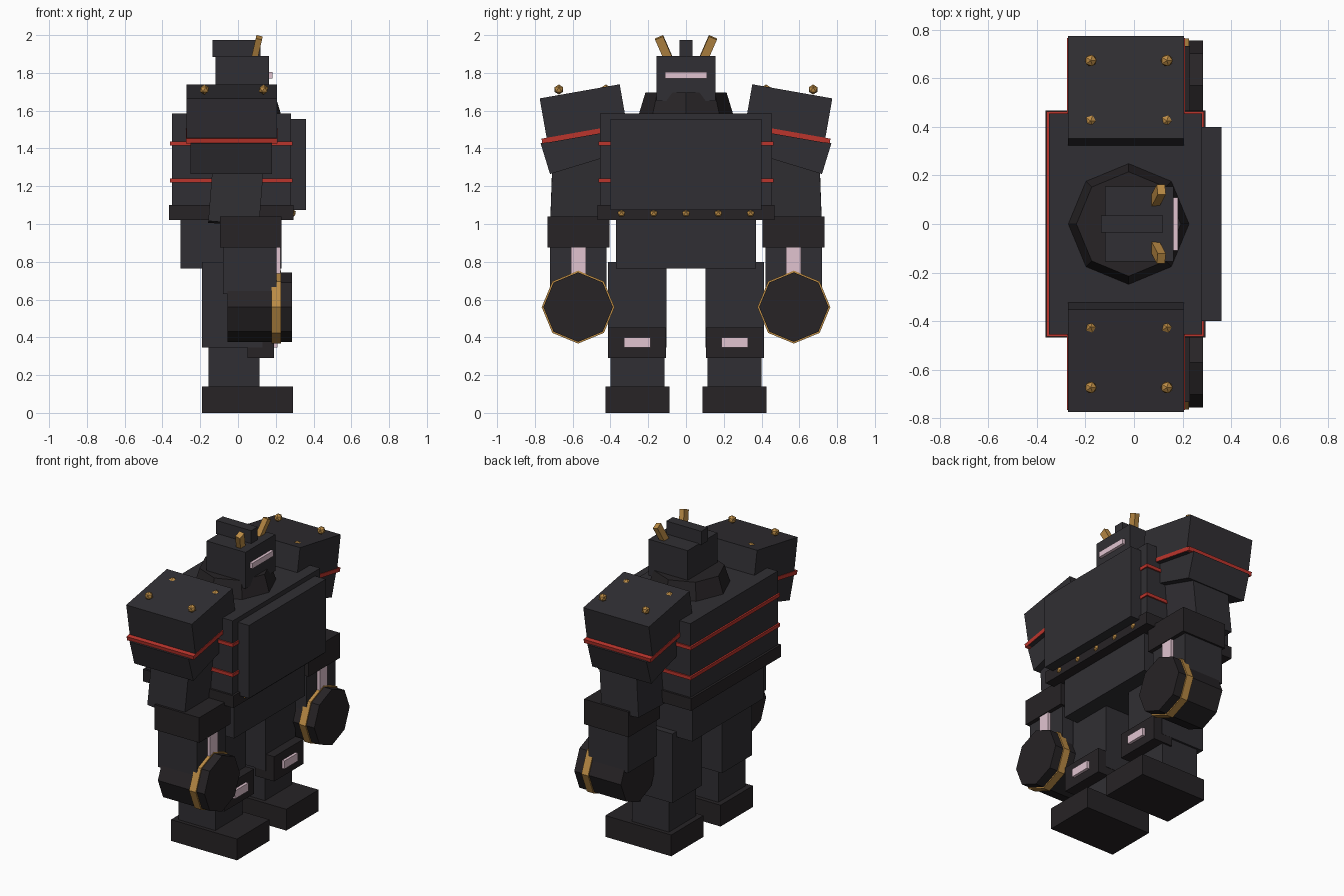
import bpy
from math import radians, pi
from mathutils import Vector

if "Cube" in bpy.data.objects:
    bpy.data.objects.remove(bpy.data.objects["Cube"])


def material(name, rgb):
    m = bpy.data.materials.new(name)
    m.diffuse_color = (*rgb, 1)
    m.use_nodes = True
    m.node_tree.nodes["Principled BSDF"].inputs["Base Color"].default_value = m.diffuse_color
    return m


ARMOUR = material("armour", (0.030, 0.028, 0.033))
DARK = material("dark_armour", (0.020, 0.017, 0.019))
RED = material("red_trim", (0.50, 0.035, 0.025))
GOLD = material("gold_trim", (0.50, 0.26, 0.06))
GLOW = material("pale_light", (0.75, 0.55, 0.63))


def finish(name, mat):
    ob = bpy.context.object
    ob.name = name
    ob.data.materials.append(mat)
    return ob


def block(name, mat, centre, size, rot=(0, 0, 0)):
    bpy.ops.mesh.primitive_cube_add(size=1, location=centre,
                                    rotation=[radians(a) for a in rot])
    ob = finish(name, mat)
    ob.scale = size
    return ob


def span(name, mat, x, y, z, side=1):
    """Box given by its extents; side=-1 mirrors it across y."""
    lo, hi = Vector((x[0], y[0], z[0])), Vector((x[1], y[1], z[1]))
    c = (lo + hi) / 2
    return block(name, mat, (c.x, c.y * side, c.z), hi - lo)


def stud(name, centre, r):
    bpy.ops.mesh.primitive_ico_sphere_add(subdivisions=1, radius=r, location=centre)
    finish(name, GOLD)


def drum(name, mat, y, z, x0, x1, r):
    """Octagonal drum lying along x with a vertex at the top."""
    bpy.ops.mesh.primitive_cylinder_add(vertices=8, radius=r, depth=x1 - x0,
                                        location=((x0 + x1) / 2, y, z),
                                        rotation=(0, pi / 2, 0))
    finish(name, mat)


# Torso, chest plate, belt and pelvis
span("pelvis", ARMOUR, (-0.305, 0.23), (-0.37, 0.37), (0.765, 1.04))
span("belt", DARK, (-0.365, 0.295), (-0.468, 0.468), (1.02, 1.10))
span("torso", ARMOUR, (-0.35, 0.28), (-0.455, 0.455), (1.09, 1.585))
span("chest_plate", ARMOUR, (0.26, 0.36), (-0.40, 0.40), (1.075, 1.555))
for z in (1.23, 1.427):
    span("torso_stripe", RED, (-0.361, 0.288), (-0.464, 0.464), (z - 0.011, z + 0.011))
for i in range(-2, 3):
    stud("belt_stud", (0.285, i * 0.171, 1.056), 0.024)

# Collar and head
bpy.ops.mesh.primitive_cone_add(vertices=8, radius1=0.25, radius2=0.215, depth=0.115,
                                location=(-0.022, 0, 1.6375))
finish("collar", DARK)
span("head", ARMOUR, (-0.12, 0.163), (-0.155, 0.155), (1.65, 1.89))
span("visor", GLOW, (0.15, 0.182), (-0.11, 0.11), (1.77, 1.806))
span("crest", ARMOUR, (-0.135, 0.12), (-0.034, 0.034), (1.885, 1.975))

for s in (-1, 1):
    # Horns
    block("horn", GOLD, (0.098, s * 0.115, 1.925), (0.034, 0.046, 0.14), (-23 * s, 13, 0))

    # Tilted shoulder armour in two layers
    block("shoulder_pad", ARMOUR, (-0.033, s * 0.542, 1.584), (0.478, 0.43, 0.24),
          (-10 * s, 0, 0))
    block("shoulder_stripe", RED, (-0.033, s * 0.524, 1.481), (0.486, 0.485, 0.026),
          (-10 * s, 0, 0))
    block("shoulder_lower_plate", ARMOUR, (-0.036, s * 0.563, 1.401), (0.43, 0.38, 0.17),
          (-17 * s, 0, 0))
    for x in (-0.178, 0.135):
        for y in (0.424, 0.673):
            stud("shoulder_stud", (x, s * y, 1.712), 0.027)

    # Arm
    block("upper_arm", ARMOUR, (-0.009, s * 0.575, 1.18), (0.27, 0.275, 0.36),
          (2 * s, 4.5, 0))
    span("elbow_cuff", DARK, (-0.095, 0.23), (0.405, 0.732), (0.875, 1.04), s)
    span("forearm", ARMOUR, (-0.08, 0.205), (0.42, 0.72), (0.63, 0.89), s)
    span("forearm_light", GLOW, (0.19, 0.225), (0.53, 0.61), (0.70, 0.875), s)
    drum("fist_drum", DARK, s * 0.571, 0.56, -0.055, 0.285, 0.184)
    drum("fist_ring", GOLD, s * 0.571, 0.56, 0.178, 0.227, 0.193)

    # Leg
    span("thigh", ARMOUR, (-0.19, 0.13), (0.103, 0.413), (0.345, 0.80), s)
    span("knee", DARK, (0.05, 0.19), (0.105, 0.412), (0.29, 0.453), s)
    span("knee_light", GLOW, (0.18, 0.208), (0.188, 0.327), (0.345, 0.398), s)
    span("shin", ARMOUR, (-0.155, 0.115), (0.115, 0.40), (0.13, 0.40), s)
    span("foot", DARK, (-0.19, 0.29), (0.088, 0.425), (0, 0.14), s)
